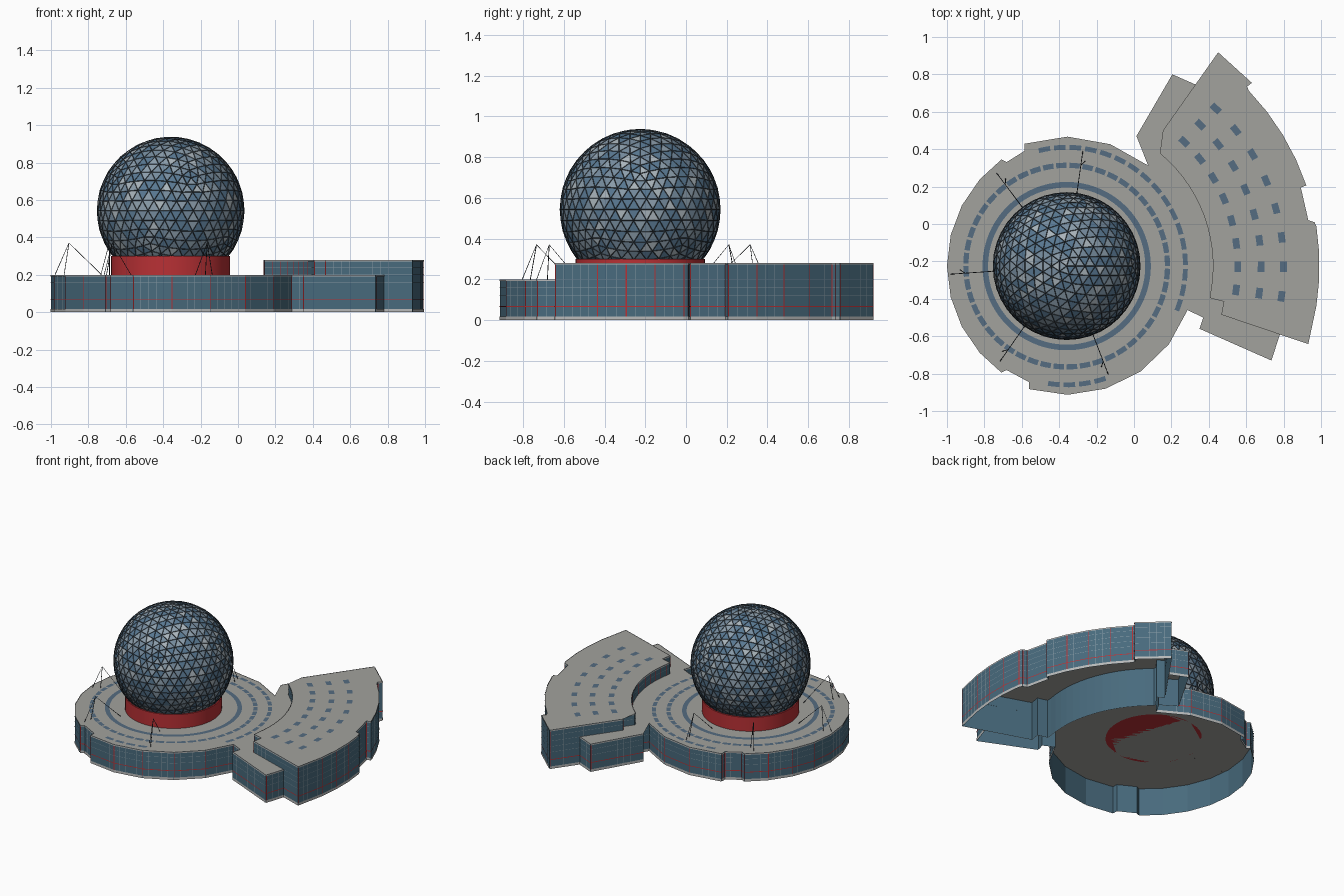
import bpy, bmesh, random
from math import cos, sin, radians, hypot
from mathutils import Vector

if "Cube" in bpy.data.objects:
    bpy.data.objects.remove(bpy.data.objects["Cube"])

random.seed(4)
CX, CY = -0.36, -0.225
LOW, HIGH = 0.20, 0.28


def mat(name, r, g, b):
    m = bpy.data.materials.new(name)
    m.diffuse_color = (r, g, b, 1)
    m.use_nodes = True
    m.node_tree.nodes["Principled BSDF"].inputs["Base Color"].default_value = m.diffuse_color
    return m


ROOF = mat("roof_grey", .36, .36, .34)
TRIM = mat("pale_trim", .48, .49, .49)
GLASS = mat("wall_glass", .065, .145, .205)
BAR = mat("mullion", .24, .32, .37)
PANE = mat("roof_glass", .09, .15, .22)
RED = mat("red", .48, .03, .035)
DARK = mat("dark_metal", .03, .04, .05)
DOME = [mat("dome_glass_%d" % i, *c) for i, c in enumerate(
    [(.10, .19, .29), (.18, .26, .34), (.26, .34, .41), (.40, .46, .50)])]


def add(name, bm, *mats):
    me = bpy.data.meshes.new(name)
    bm.to_mesh(me)
    bm.free()
    for m in mats:
        me.materials.append(m)
    ob = bpy.data.objects.new(name, me)
    bpy.context.collection.objects.link(ob)
    return ob


def P(r, a):
    return (CX + r * cos(radians(a)), CY + r * sin(radians(a)))


def arc(r, a0, a1, n):
    return [P(r, a0 + (a1 - a0) * i / n) for i in range(n + 1)]


def face(bm, pts):
    return bm.faces.new([bm.verts.new(p) for p in pts])


def quad(bm, a, b, z0, z1):
    face(bm, [(*a, z0), (*b, z0), (*b, z1), (*a, z1)])


def facade(name, path, h, closed):
    """Wall sheet with trim bands, mullion grid and red lines along a path."""
    wall, trim, bars, red = (bmesh.new() for _ in range(4))
    pairs = list(zip(path, path[1:] + path[:1]))
    for a, b in pairs if closed else pairs[:-1]:
        a, b = Vector(a), Vector(b)
        d = b - a
        length = d.length
        d.normalize()
        out = Vector((d.y, -d.x))
        quad(wall, a, b, 0, h)
        o = out * .003
        quad(trim, a + o, b + o, 0, .018)
        quad(trim, a + o, b + o, h - .008, h)
        o = out * .002
        for z in [.12, .16, .2, .24]:
            if z < h - .02:
                quad(bars, a + o, b + o, z, z + .002)
        quad(red, a + o * 1.2, b + o * 1.2, .064, .069)
        n = max(1, round(length / .045))
        for i in range(n):
            p = a + d * (length * i / n) + o
            if i == 0:
                quad(red, p + out * .001, p + d * .005 + out * .001, .018, h - .008)
            else:
                quad(bars, p, p + d * .002, .018, h - .008)
    add(name + "_wall", wall, GLASS)
    add(name + "_trim", trim, TRIM)
    add(name + "_mullions", bars, BAR)
    add(name + "_red_lines", red, RED)


def roof(name, pts, z):
    bm = bmesh.new()
    face(bm, [(*p, z) for p in pts])
    bmesh.ops.triangulate(bm, faces=bm.faces[:])
    add(name, bm, ROOF)


# Outlines of the tall fan wing and the low round hall with its two annexes
wing_inner = [(.155, .50), (.20, .47), (.14, .39)] + arc(.782, 50, -10, 14) \
    + [(.407, -.396), (.48, -.415), (.467, -.485)]
wing_outer = [(.932, -.642)] + arc(1.352, -9, 9, 3) + [(.965, .01), (.932, .02), (.892, .195)] \
    + arc(1.352, 18.6, 44, 4) + [(.605, .735), (.63, .755), (.45, .918)]
left_arc = [P(.64 + .028 * ((a - 180) / 58.5) ** 2, a)
            for a in (121.5, 135, 150, 165, 180, 195, 210, 225, 238.5)]
hall = [(.33, .745), (.205, .80), (.013, .47), (.125, .40)] + arc(.692, 51, 109, 3) \
    + [P(.656, 110), P(.642, 120)] + left_arc + [P(.642, 240), P(.652, 252)] \
    + arc(.688, 253, 340, 5) + [(.37, -.50), (.35, -.56), (.735, -.73), (.78, -.59)]

facade("hall", hall, LOW, False)
facade("wing", wing_outer + wing_inner, HIGH, True)
roof("hall_roof", hall + wing_inner[::-1], LOW)
roof("wing_roof", wing_outer + wing_inner, HIGH)

# Skylights: rings on the hall, three rows on the wing
sky = bmesh.new()


def sector(r0, r1, a0, a1, z):
    n = max(1, round((a1 - a0) / 3))
    for (p, q), (s, t) in zip(zip(arc(r0, a0, a1, n), arc(r1, a0, a1, n)),
                              list(zip(arc(r0, a0, a1, n), arc(r1, a0, a1, n)))[1:]):
        face(sky, [(*p, z), (*q, z), (*t, z), (*s, z)])


sector(.42, .45, 0, 360, LOW + .003)
for i in range(48):
    sector(.525, .553, i * 7.5, i * 7.5 + 6, LOW + .003)
for start, count in ((-99, 4), (-22, 17)):
    for i in range(count):
        sector(.622, .648, start + i * 7.5, start + i * 7.5 + 5.6, LOW + .003)
for r in (.915, 1.04, 1.16):
    for i in range(8):
        a, w = -8 + i * 7.8, 1.6 / r
        sector(r - .018, r + .018, a - w, a + w, HIGH + .003)
add("skylights", sky, PANE)

# Red drum under the sphere
bpy.ops.mesh.primitive_cylinder_add(vertices=48, radius=.318, depth=.10, location=(CX, CY, .25))
drum = bpy.context.object
drum.name = "drum"
drum.data.materials.append(RED)
bpy.ops.object.shade_smooth_by_angle()

# Geodesic sphere with mixed glass panels, open below the drum's top
bm = bmesh.new()
bmesh.ops.create_icosphere(bm, subdivisions=4, radius=.393)
bmesh.ops.translate(bm, verts=bm.verts, vec=(CX, CY, .543))
bmesh.ops.bisect_plane(bm, geom=bm.verts[:] + bm.edges[:] + bm.faces[:],
                       plane_co=(0, 0, .285), plane_no=(0, 0, 1), clear_inner=True)
for f in bm.faces:
    f.material_index = random.choices(range(4), (4, 4, 3, 1))[0]
sphere = add("glass_sphere", bm, *DOME)

# Dark lattice over the panel joints
lattice = bpy.data.objects.new("sphere_lattice", sphere.data.copy())
bpy.context.collection.objects.link(lattice)
lattice.data.materials.clear()
lattice.data.materials.append(DARK)
for p in lattice.data.polygons:
    p.material_index = 0
wire = lattice.modifiers.new("wire", 'WIREFRAME')
wire.thickness = .004
wire.offset = 0

# Cable-stayed masts around the terrace
curve = bpy.data.curves.new("roof_masts", 'CURVE')
curve.dimensions = '3D'
curve.bevel_depth = .002
curve.bevel_resolution = 0
for a in (82, 127, 184, 235, 291):
    top = (*P(.545, a), .37)
    for line in ([(*P(.62, a), LOW), top, (*P(.37, a), LOW)],
                 [(*P(.57, a - 2), LOW), top]):
        s = curve.splines.new('POLY')
        s.points.add(len(line) - 1)
        for pt, co in zip(s.points, line):
            pt.co = (*co, 1)
masts = bpy.data.objects.new("roof_masts", curve)
bpy.context.collection.objects.link(masts)
curve.materials.append(DARK)
